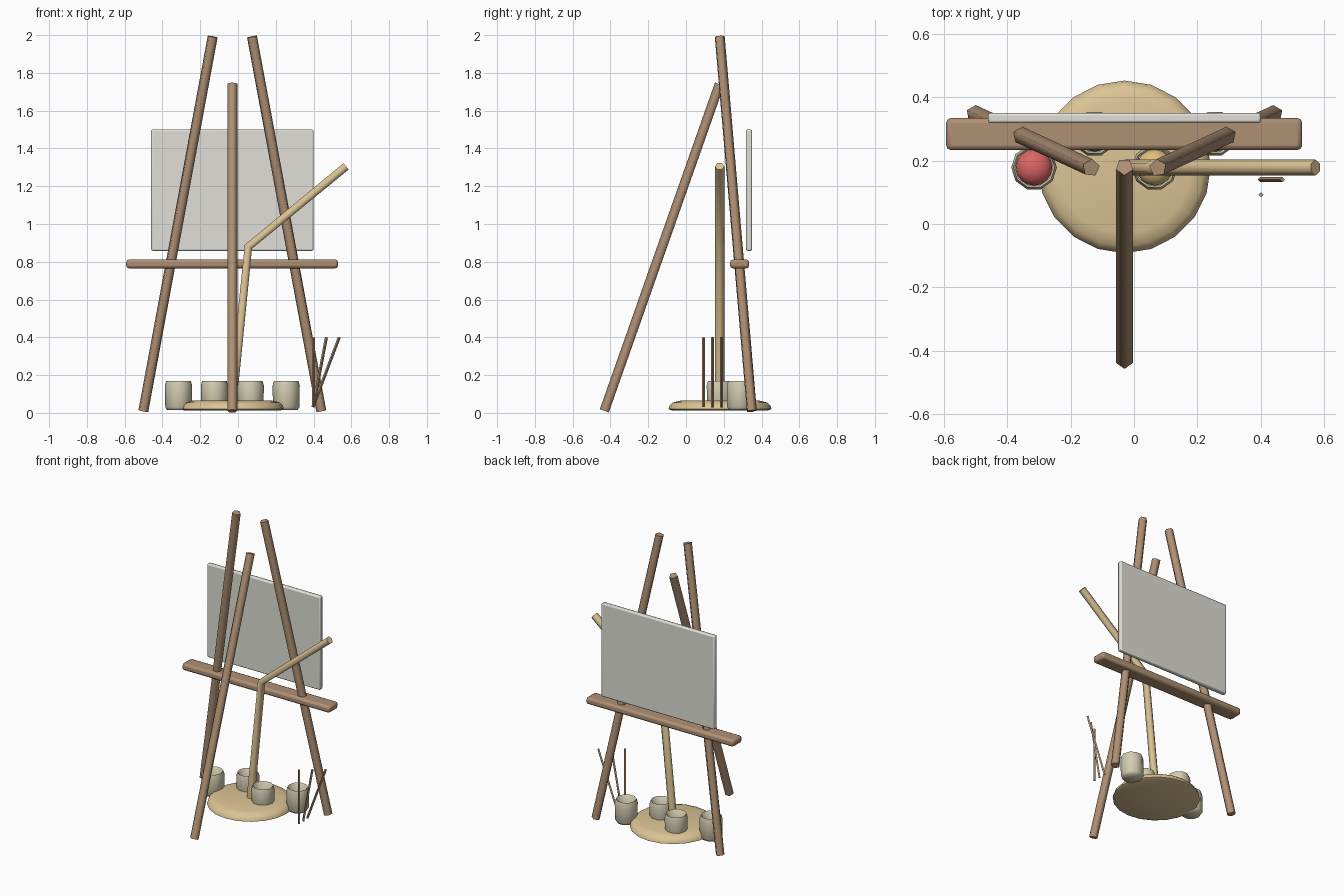
import bpy, bmesh, math
from mathutils import Vector

cube = bpy.data.objects.get("Cube")
if cube:
    bpy.data.objects.remove(cube, do_unlink=True)


def material(name, r, g, b):
    m = bpy.data.materials.new(name)
    m.use_nodes = True
    m.diffuse_color = (r, g, b, 1)
    m.node_tree.nodes["Principled BSDF"].inputs["Base Color"].default_value = (r, g, b, 1)
    return m


wood = material("brown wood", .43, .28, .175)
pale_wood = material("pale wood", .72, .55, .30)
canvas_white = material("canvas white", .75, .74, .69)
clay = material("cream clay", .66, .61, .44)
paints = [material("red paint", .70, .13, .13), material("blue paint", .12, .22, .60),
          material("ochre paint", .72, .52, .20), material("green paint", .14, .42, .18)]


def finish(ob, mat, angle):
    ob.data.materials.clear()
    ob.data.materials.append(mat)
    bpy.ops.object.select_all(action='DESELECT')
    ob.select_set(True)
    bpy.context.view_layer.objects.active = ob
    bpy.ops.object.shade_smooth_by_angle(angle=math.radians(angle))
    return ob


def pole(name, start, end, radius, sides, mat):
    a, b = Vector(start), Vector(end)
    bpy.ops.mesh.primitive_cylinder_add(vertices=sides, radius=radius, depth=(b - a).length,
                                        location=(a + b) / 2)
    ob = bpy.context.object
    ob.name = name
    ob.rotation_euler = (b - a).to_track_quat('Z', 'Y').to_euler()
    return finish(ob, mat, 80)


def board(name, low, high, bevel, mat):
    a, b = Vector(low), Vector(high)
    bpy.ops.mesh.primitive_cube_add(size=1, location=(a + b) / 2)
    ob = bpy.context.object
    ob.name = name
    ob.scale = b - a
    bpy.ops.object.transform_apply(location=False, rotation=False, scale=True)
    mod = ob.modifiers.new("soft edges", 'BEVEL')
    mod.width = bevel
    mod.segments = 2
    return finish(ob, mat, 40)


def turned(name, profile, centre, sides, mat, angle):
    bm = bmesh.new()
    verts = [bm.verts.new((r, 0, z)) for r, z in profile]
    edges = [bm.edges.new(pair) for pair in zip(verts, verts[1:])]
    bmesh.ops.spin(bm, geom=verts + edges, cent=(0, 0, 0), axis=(0, 0, 1),
                   angle=math.tau, steps=sides)
    bmesh.ops.remove_doubles(bm, verts=bm.verts, dist=1e-4)
    bmesh.ops.recalc_face_normals(bm, faces=bm.faces)
    mesh = bpy.data.meshes.new(name)
    bm.to_mesh(mesh)
    bm.free()
    ob = bpy.data.objects.new(name, mesh)
    ob.location = (*centre, 0)
    bpy.context.collection.objects.link(ob)
    return finish(ob, mat, angle)


# Easel frame
MID = -.03
for side, label in ((-1, "right_leg"), (1, "left_leg")):
    pole(label, (MID + side * .472, .347, .01), (MID + side * .105, .177, 1.992), .028, 5, wood)
pole("prop_leg", (MID, -.43, .01), (MID, .18, 1.74), .028, 5, wood)
board("shelf", (-.592, .233, .765), (.53, .334, .812), .015, wood)
board("canvas", (-.46, .318, .858), (.4, .35, 1.5), .008, canvas_white)

# Round palette
turned("palette", [(0, .013), (.255, .013), (.272, .02), (.268, .037), (.25, .055),
                   (.21, .065), (0, .065)], (MID, .18), 20, pale_wood, 50)

# Bent stick rising from the palette
curve = bpy.data.curves.new("bent_stick", 'CURVE')
curve.dimensions = '3D'
curve.bevel_depth = .025
curve.bevel_resolution = 1
curve.use_fill_caps = True
path = curve.splines.new('POLY')
path.points.add(2)
for point, (x, z) in zip(path.points, [(MID, .04), (.055, .88), (.572, 1.305)]):
    point.co = (x, .178, z, 1)
stick = bpy.data.objects.new("bent_stick", curve)
bpy.context.collection.objects.link(stick)
bpy.ops.object.select_all(action='DESELECT')
stick.select_set(True)
bpy.context.view_layer.objects.active = stick
bpy.ops.object.convert(target='MESH')
finish(bpy.context.object, pale_wood, 75)

# Paint pots in a zigzag row
pot_profile = [(0, .014), (.06, .014), (.07, .03), (.072, .145), (.065, .17),
               (.059, .166), (.059, .06), (0, .06)]
for i, paint in enumerate(paints):
    x, y = -.315 + .19 * i, .285 if i % 2 else .178
    turned(f"pot_{i + 1}", pot_profile, (x, y), 10, clay, 60)
    bpy.ops.mesh.primitive_uv_sphere_add(segments=16, ring_count=8, radius=.057,
                                         location=(x, y, .085))
    blob = bpy.context.object
    blob.name = f"paint_{i + 1}"
    blob.scale.z = .75
    finish(blob, paint, 60)

# Brushes leaning outward step by step
for i in range(3):
    x, y, lean = .4 + .033 * i, .092 + .048 * i, .035 * i
    pole(f"brush_{i + 1}", (x - lean, y, .03), (x + lean, y, .4), .008, 4, wood)
